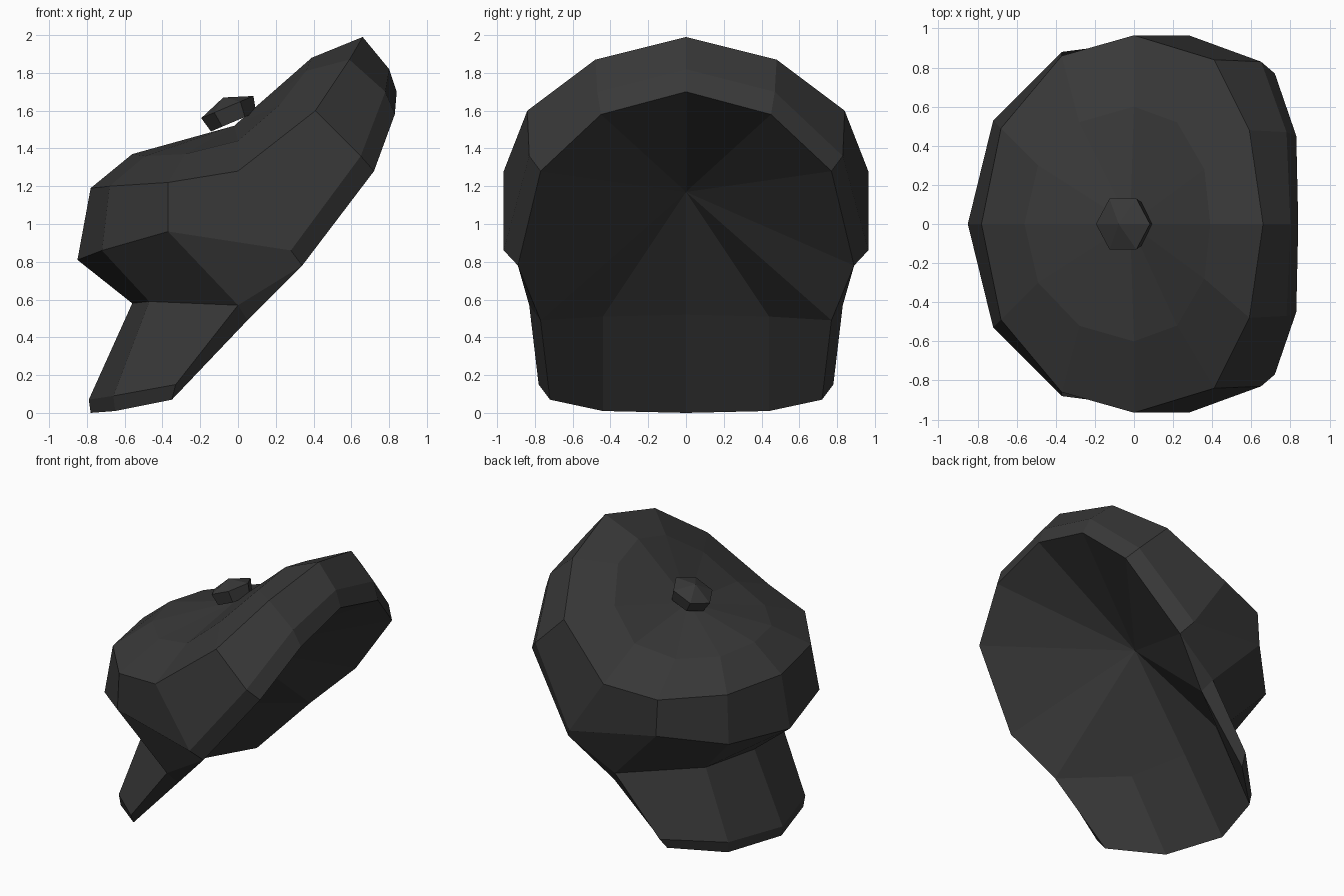
import bpy, bmesh, math
from mathutils import Matrix, Vector

if "Cube" in bpy.data.objects:
    bpy.data.objects.remove(bpy.data.objects["Cube"])

cloth = bpy.data.materials.new("charcoal cloth")
cloth.diffuse_color = (0.04, 0.04, 0.04, 1)
cloth.use_nodes = True
cloth.node_tree.nodes["Principled BSDF"].inputs["Base Color"].default_value = cloth.diffuse_color


def finish(name, bm):
    bmesh.ops.recalc_face_normals(bm, faces=bm.faces)
    me = bpy.data.meshes.new(name)
    bm.to_mesh(me)
    bm.free()
    me.materials.append(cloth)
    ob = bpy.data.objects.new(name, me)
    bpy.context.collection.objects.link(ob)
    return ob


def loft_half(name, strips):
    """Join pairs of half rings with quads (a one-point ring makes a fan), then mirror in y."""
    bm = bmesh.new()
    for a, b in strips:
        for i in range(max(len(a), len(b)) - 1):
            pts = [a[min(i, len(a) - 1)], a[min(i + 1, len(a) - 1)],
                   b[min(i + 1, len(b) - 1)], b[min(i, len(b) - 1)]]
            pts = list(dict.fromkeys(pts))
            if len(pts) > 2:
                bm.faces.new([bm.verts.new(p) for p in pts])
    bmesh.ops.remove_doubles(bm, verts=bm.verts, dist=0.001)
    bmesh.ops.mirror(bm, geom=bm.verts[:] + bm.edges[:] + bm.faces[:],
                     axis='Y', merge_dist=0.001)
    bmesh.ops.remove_doubles(bm, verts=bm.verts, dist=0.001)
    return finish(name, bm)


# Half rings of the tilted crown, from the brim side round to the back
apex = [(-0.02, 0, 1.53)]
top = [(-.56, 0, 1.38), (-.49, .30, 1.37), (-.28, .52, 1.38), (0, .60, 1.45),
       (.22, .52, 1.64), (.36, .28, 1.82), (.39, 0, 1.89)]
shoulder = [(-.78, 0, 1.20), (-.68, .49, 1.21), (-.37, .86, 1.23), (0, .965, 1.29),
            (.41, .84, 1.61), (.59, .48, 1.88), (.66, 0, 2.0)]
belly = [(-.85, 0, .82), (-.72, .53, .87), (-.37, .88, .97), (.28, .965, .87),
         (.65, .83, 1.37), (.78, .47, 1.71), (.80, 0, 1.83)]
rim = [(-.56, 0, .59), (-.47, .44, .60), (0, .83, .58), (.34, .89, .79),
       (.72, .77, 1.29), (.83, .45, 1.59), (.84, 0, 1.71)]
# Inner edge of the opening shares the back of the rim
inner = [(-.45, 0, .53), (-.35, .44, .52), (.05, .77, .50)] + rim[3:]
hollow = [(-.01, 0, 1.18)]

# Crown with its hollow underside
loft_half("crown", [(apex, top), (top, shoulder), (shoulder, belly),
                    (belly, rim), (rim, inner), (inner, hollow)])

# Brim: a curved plate growing from the front of the rim
edge_top = [(-.79, 0, .08), (-.66, .45, .10), (-.33, .78, .16)]
edge_low = [(-.78, 0, .01), (-.65, .44, .02), (-.35, .72, .08)]
root_top, root_low = rim[:3], inner[:3]
loft_half("brim", [(root_top, edge_top), (edge_top, edge_low), (edge_low, root_low),
                   (root_low, root_top),
                   ([root_top[2], edge_top[2]], [root_low[2], edge_low[2]])])

# Button: six-sided, tilted with the crown, with a shallow pointed top
bm = bmesh.new()
bmesh.ops.create_cone(bm, cap_ends=True, segments=6, radius1=.13, radius2=.15, depth=.085)
bmesh.ops.rotate(bm, verts=bm.verts, matrix=Matrix.Rotation(math.radians(30), 3, 'Z'))
if max(v.co.x for v in bm.verts) < 0.14:  # keep a corner pointing along x
    bmesh.ops.rotate(bm, verts=bm.verts, matrix=Matrix.Rotation(math.radians(30), 3, 'Z'))
cap = max(bm.faces, key=lambda f: f.calc_center_median().z)
bmesh.ops.poke(bm, faces=[cap])
max(bm.verts, key=lambda v: len(v.link_edges)).co.z += .055
bmesh.ops.rotate(bm, verts=bm.verts, matrix=Matrix.Rotation(math.radians(-23), 3, 'Y'))
bmesh.ops.translate(bm, verts=bm.verts, vec=Vector((-.04, 0, 1.59)))
finish("button", bm)

bpy.context.view_layer.update()
low = min(v.co.z for o in bpy.data.objects for v in o.data.vertices)
for o in bpy.data.objects:  # stand on the ground
    o.location.z = -low
